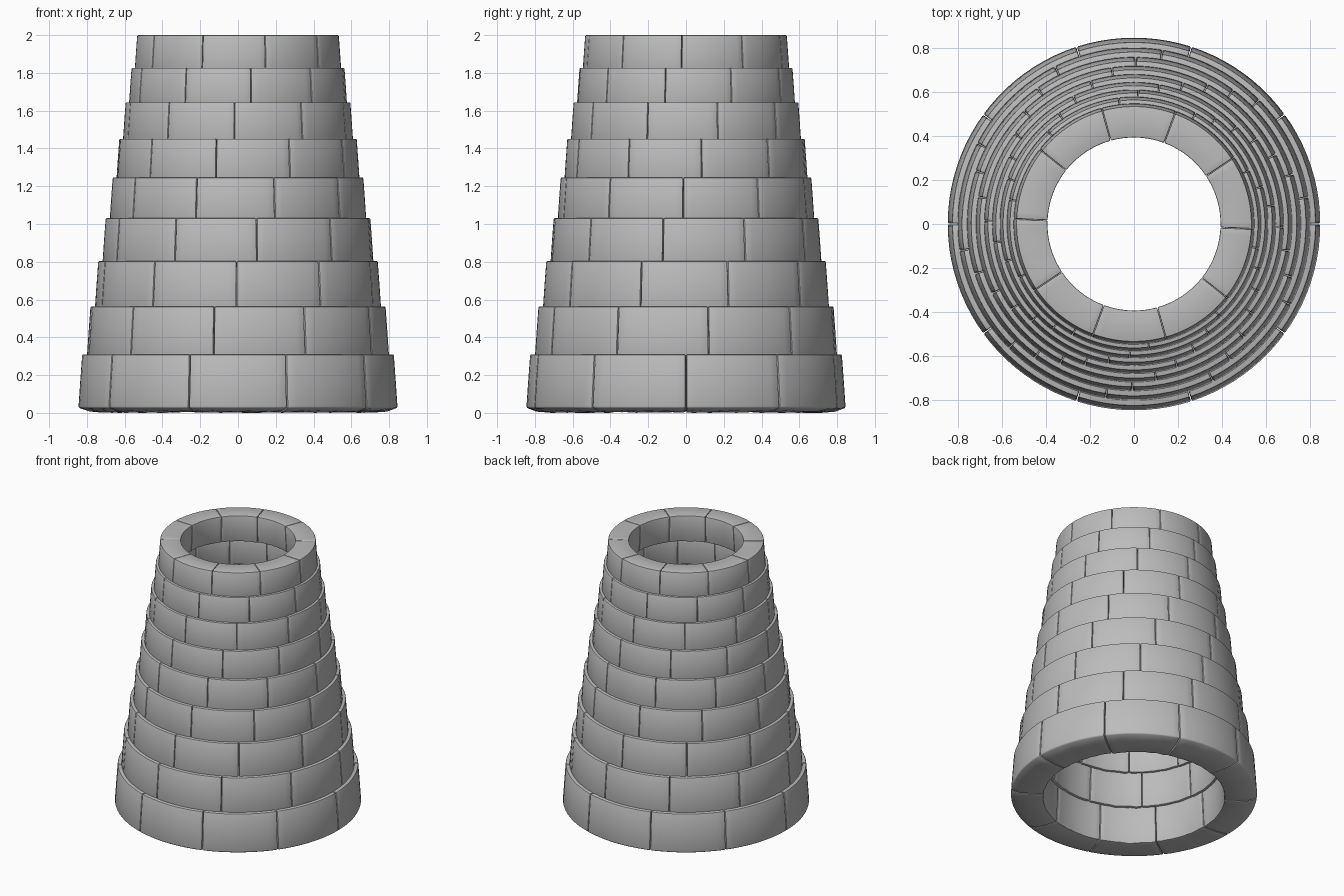
import bpy, bmesh, math, random

random.seed(4)
if "Cube" in bpy.data.objects:
    bpy.data.objects.remove(bpy.data.objects["Cube"], do_unlink=True)

STONES, ROWS, SEGMENTS = 10, 9, 10
HEIGHT, TAPER, TURN = 0.31, 0.947, 8.7

stone = bpy.data.materials.new("grey_stone")
grey = (0.5, 0.5, 0.5, 1)
stone.diffuse_color = grey
stone.use_nodes = True
stone.node_tree.nodes["Principled BSDF"].inputs["Base Color"].default_value = grey

# Cross-section of one stone: radius and height, inner bottom corner first
profile = [(0.622, 0), (0.72, 0), (0.79, 0.006), (0.845, 0.027), (0.836, 0.16),
           (0.825, HEIGHT), (0.71, HEIGHT), (0.606, HEIGHT), (0.614, 0.16)]


def add_stone(bm, start, end):
    """Sweep the profile along an arc, with a slightly uneven top and underside."""
    sections = []
    for i in range(SEGMENTS + 1):
        a = start + (end - start) * i / SEGMENTS
        ring = []
        for r, z in profile:
            if z < 0.01:
                z += random.uniform(0, 0.007)
            elif r == 0.71:
                z -= random.uniform(0, 0.003)
            ring.append(bm.verts.new((r * math.cos(a), r * math.sin(a), z)))
        sections.append(ring)
    n = len(profile)
    for s, t in zip(sections, sections[1:]):
        for j in range(n):
            k = (j + 1) % n
            bm.faces.new((s[j], s[k], t[k], t[j]))
    bm.faces.new(sections[0])
    bm.faces.new(sections[-1][::-1])


# One ring of stones with worn edges
bm = bmesh.new()
step = math.tau / STONES
gap = math.radians(0.12)
for i in range(STONES):
    add_stone(bm, i * step + gap, (i + 1) * step - gap)
bmesh.ops.recalc_face_normals(bm, faces=bm.faces)
sharp = [e for e in bm.edges if e.calc_face_angle(0) > 0.7]
bmesh.ops.bevel(bm, geom=sharp, offset=0.008, segments=2, profile=0.5,
                affect='EDGES', clamp_overlap=True)
mesh = bpy.data.meshes.new("stone_ring")
bm.to_mesh(mesh)
bm.free()
mesh.materials.append(stone)

# Stack the ring, each row smaller and turned to stagger the joints
rise = (2 - HEIGHT) * (1 - TAPER) / (1 - TAPER ** (ROWS - 1))
top = HEIGHT
for row in range(ROWS):
    scale = TAPER ** row
    ob = bpy.data.objects.new(f"stone_row_{row + 1}", mesh)
    ob.scale = (scale, scale, scale)
    ob.rotation_euler.z = math.radians(TURN * row)
    ob.location.z = top - HEIGHT * scale
    bpy.context.collection.objects.link(ob)
    top += rise * scale

# Smooth the shared mesh while keeping its edges crisp
bpy.ops.object.select_all(action='DESELECT')
ob.select_set(True)
bpy.context.view_layer.objects.active = ob
bpy.ops.object.shade_smooth_by_angle(angle=math.radians(40))
